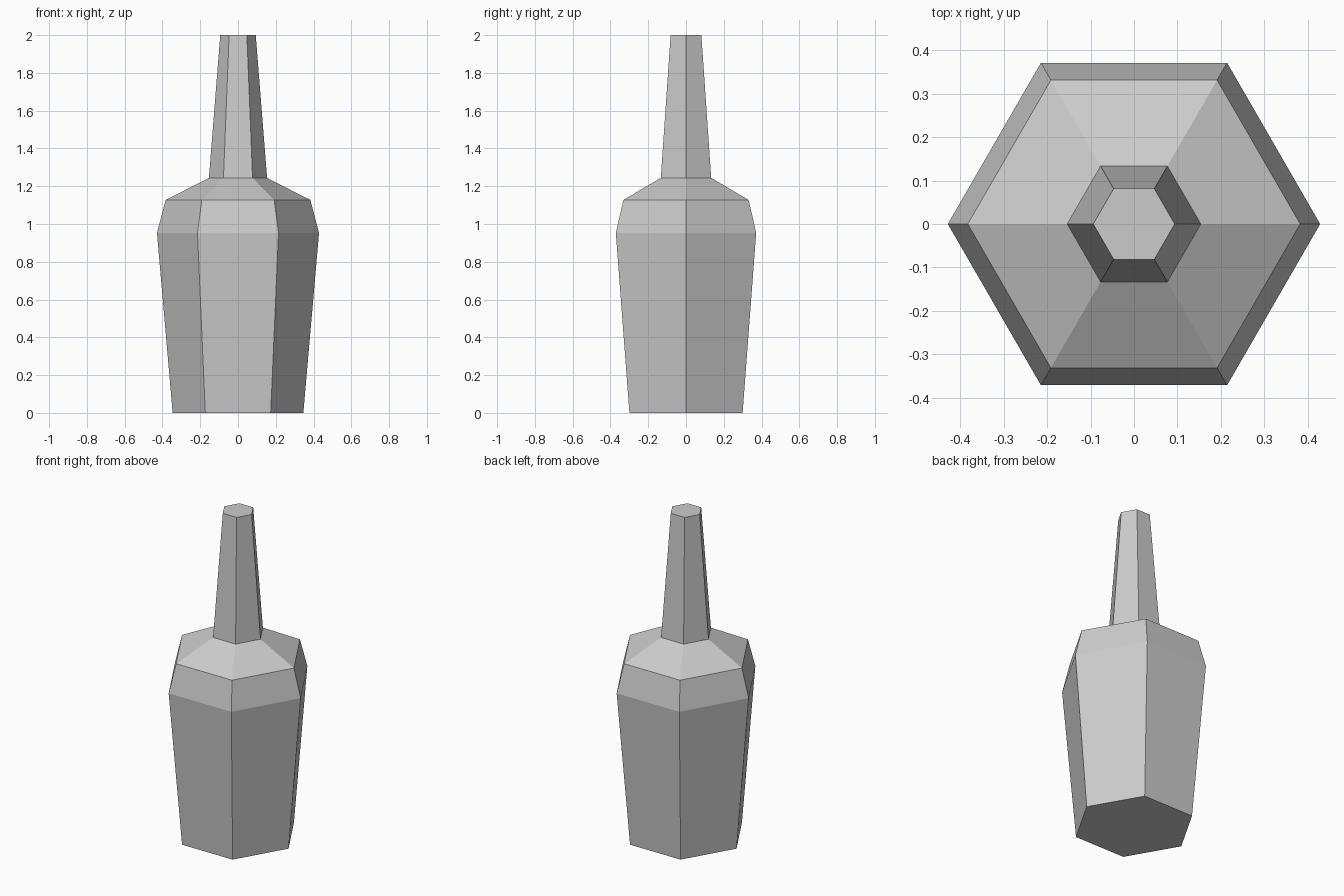
import bpy, bmesh
from math import cos, sin, tau

if "Cube" in bpy.data.objects:
    bpy.data.objects.remove(bpy.data.objects["Cube"])

SIDES = 6
# (radius to corner, height) from base to top of neck
PROFILE = [(0.346, 0.0), (0.429, 0.953), (0.383, 1.127), (0.154, 1.244), (0.094, 2.0)]


def faceted_lathe(name, profile, sides):
    bm = bmesh.new()
    rings = [[bm.verts.new((r * cos(tau * i / sides), r * sin(tau * i / sides), z))
              for i in range(sides)] for r, z in profile]
    for low, high in zip(rings, rings[1:]):
        for i in range(sides):
            j = (i + 1) % sides
            bm.faces.new((low[i], low[j], high[j], high[i]))
    # flat base and flat top
    bm.faces.new(rings[0][::-1])
    bm.faces.new(rings[-1])
    mesh = bpy.data.meshes.new(name)
    bm.to_mesh(mesh)
    bm.free()
    obj = bpy.data.objects.new(name, mesh)
    bpy.context.collection.objects.link(obj)
    return obj


# Hexagonal bottle: tapered body, shoulder and slim neck in one closed shell
faceted_lathe("bottle", PROFILE, SIDES)
